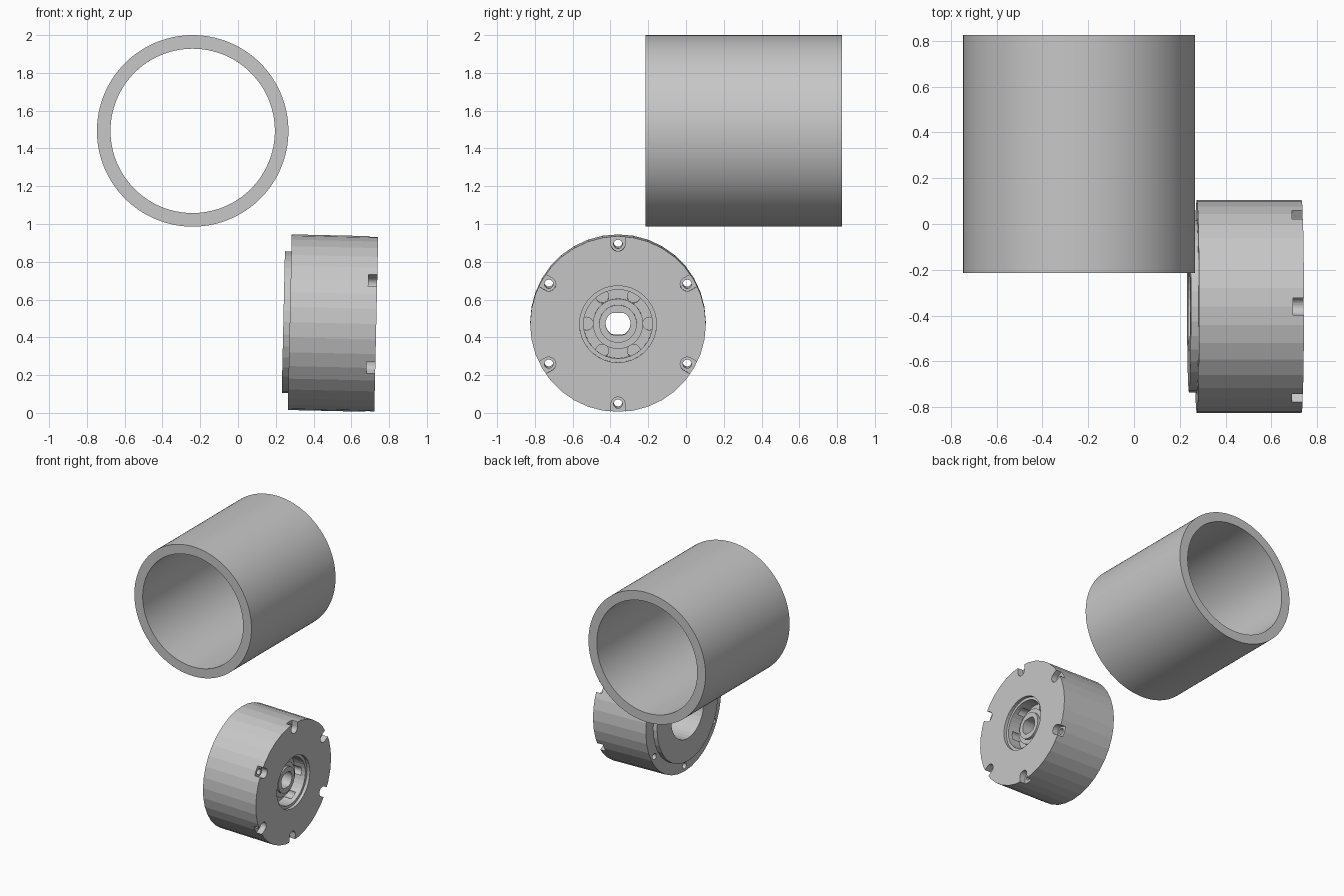
import bpy, bmesh, math
from mathutils import Matrix, Vector

cube = bpy.data.objects.get("Cube")
if cube:
    bpy.data.objects.remove(cube, do_unlink=True)

# Plain grey metal
grey = bpy.data.materials.new("grey metal")
grey.use_nodes = True
colour = (0.57, 0.57, 0.57, 1)
grey.diffuse_color = colour
grey.node_tree.nodes["Principled BSDF"].inputs["Base Color"].default_value = colour


def add_object(name, bm):
    bmesh.ops.recalc_face_normals(bm, faces=bm.faces)
    mesh = bpy.data.meshes.new(name)
    bm.to_mesh(mesh)
    bm.free()
    mesh.materials.append(grey)
    obj = bpy.data.objects.new(name, mesh)
    bpy.context.collection.objects.link(obj)
    return obj


def lathe(name, profile, steps):
    """Spin a closed (along axis, radius) outline round the x axis."""
    bm = bmesh.new()
    verts = [bm.verts.new((x, 0, r)) for x, r in profile]
    edges = [bm.edges.new((a, b)) for a, b in zip(verts, verts[1:] + verts[:1])]
    bmesh.ops.spin(bm, geom=verts + edges, cent=(0, 0, 0), axis=(1, 0, 0),
                   angle=math.tau, steps=steps, use_duplicate=False)
    bmesh.ops.remove_doubles(bm, verts=bm.verts, dist=1e-5)
    return add_object(name, bm)


def add_rod(bm, x0, x1, radius, offset=0, angle=0, stretch=0, flat=None):
    """Rod along x; stretch pulls its outer half outwards, flat trims its height."""
    rod = bmesh.ops.create_cone(bm, cap_ends=True, segments=32, radius1=radius,
                                radius2=radius, depth=x1 - x0,
                                matrix=Matrix.Rotation(math.pi / 2, 4, 'Y'))["verts"]
    turn = Matrix.Rotation(angle, 3, 'X')
    for v in rod:
        if flat:
            v.co.z = max(-flat, min(flat, v.co.z))
        if v.co.z > 1e-4:
            v.co.z += stretch
        v.co = turn @ (v.co + Vector(((x0 + x1) / 2, 0, offset)))


def cut(target, bm):
    cutter = add_object("cutter", bm)
    cutter.hide_render = True
    mod = target.modifiers.new("cut", 'BOOLEAN')
    mod.operation, mod.solver, mod.object = 'DIFFERENCE', 'EXACT', cutter
    graph = bpy.context.evaluated_depsgraph_get()
    mesh = bpy.data.meshes.new_from_object(target.evaluated_get(graph))
    target.modifiers.clear()
    target.data = mesh
    bpy.data.objects.remove(cutter, do_unlink=True)


# Open tube lying along y
tube = lathe("tube", [(-0.52, 0.507), (0.52, 0.507), (0.52, 0.435), (-0.52, 0.435)], 128)
tube.rotation_euler = (0, 0, math.pi / 2)
tube.location = (-0.24, 0.305, 1.493)
bpy.context.view_layer.objects.active = tube
tube.select_set(True)
bpy.ops.object.shade_smooth_by_angle(angle=math.radians(30))
tube.select_set(False)

# Wheel body: rim, rear lip, rear bore, web, stepped hub, front recess
wheel = lathe("wheel", [
    (0.229, 0.465), (-0.229, 0.465), (-0.229, 0.375), (-0.263, 0.375),
    (-0.263, 0.2), (0.05, 0.2), (0.05, 0.04), (0.17, 0.04), (0.17, 0.1),
    (0.15, 0.1), (0.15, 0.133), (0.11, 0.133), (0.11, 0.182),
    (0.205, 0.182), (0.205, 0.203), (0.229, 0.203)], 36)

# Six open notches in the front rim
notches = bmesh.new()
for i in range(6):
    add_rod(notches, 0.182, 0.3, 0.037, 0.423, i * math.pi / 3, stretch=0.1)
cut(wheel, notches)

# Bolt holes through the rim, shallow pockets in the web, flat-sided axle hole
holes = bmesh.new()
for i in range(6):
    add_rod(holes, -0.4, 0.3, 0.023, 0.423, i * math.pi / 3)
    add_rod(holes, 0.075, 0.17, 0.034, 0.166, (i + 0.5) * math.pi / 3)
add_rod(holes, -0.1, 0.3, 0.066, flat=0.058)
cut(wheel, holes)

wheel.rotation_euler = (0, 0.0225, 0)
wheel.location = (0.503, -0.36, 0.475)
